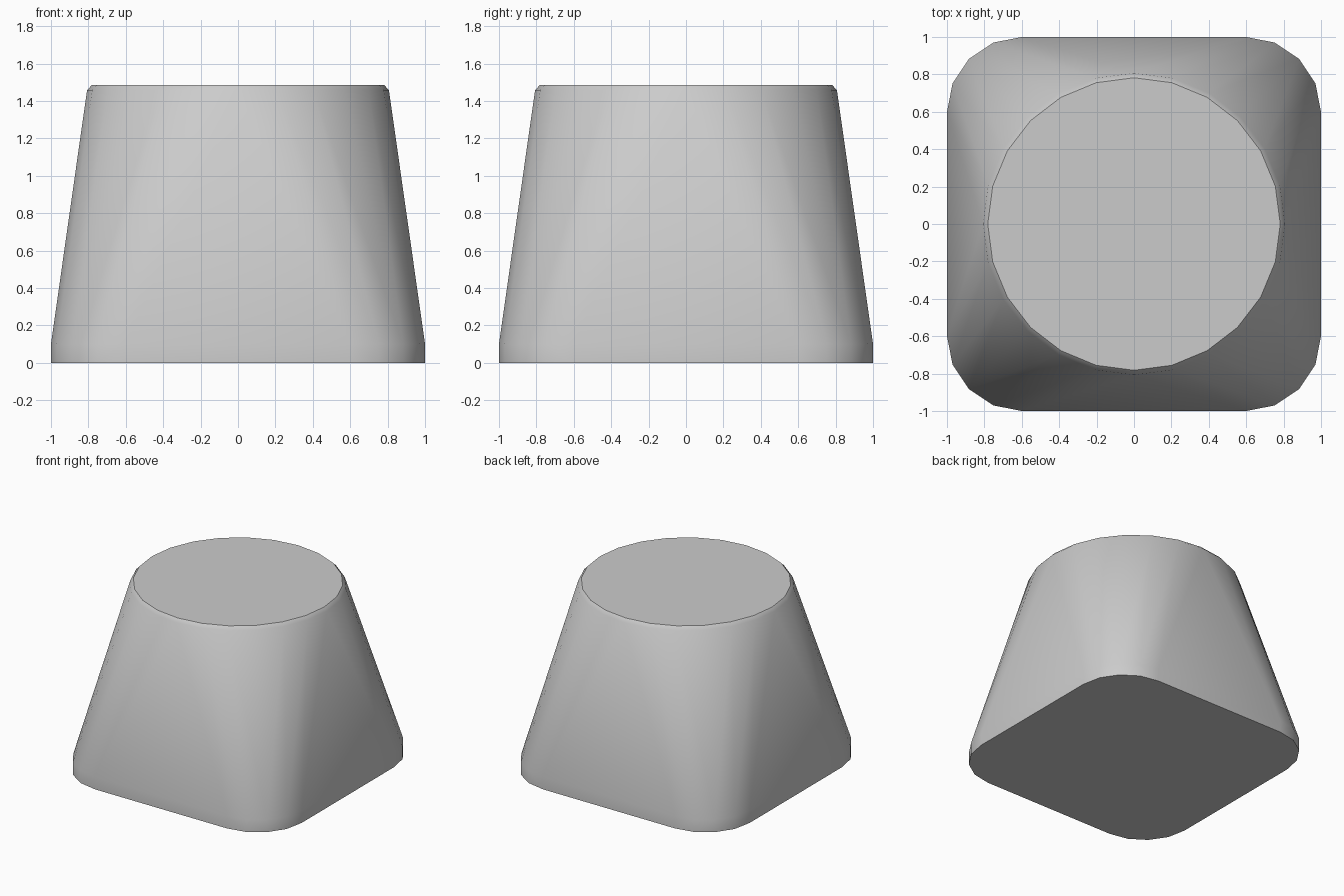
import bpy
import bmesh
from math import sin, cos, pi, radians

cube = bpy.data.objects.get("Cube")
if cube:
    bpy.data.objects.remove(cube, do_unlink=True)

HEIGHT = 1.485
BASE_BAND = 0.1
CORNER = 0.4
CORNER_STEPS = 4
SIDES = 24


def rounded_square(z):
    """Outline of the square foot with rounded corners."""
    points = []
    for quarter in range(4):
        start = quarter * pi / 2
        mid = start + pi / 4
        cx = (1 - CORNER) * (1 if cos(mid) > 0 else -1)
        cy = (1 - CORNER) * (1 if sin(mid) > 0 else -1)
        for i in range(CORNER_STEPS + 1):
            a = start + i * pi / 2 / CORNER_STEPS
            points.append((cx + CORNER * cos(a), cy + CORNER * sin(a), z))
    return points


def circle(radius, z):
    """Outline of the round top."""
    return [(radius * cos(2 * pi * i / SIDES), radius * sin(2 * pi * i / SIDES), z)
            for i in range(SIDES)]


# Grey material
grey = bpy.data.materials.new("plain grey")
grey.use_nodes = True
colour = (0.6, 0.6, 0.6, 1)
grey.diffuse_color = colour
for node in grey.node_tree.nodes:
    if node.type == 'BSDF_PRINCIPLED':
        node.inputs["Base Color"].default_value = colour

# Tapered body: square foot wrapped up to a chamfered round top
bm = bmesh.new()
outline = (rounded_square(0) + rounded_square(BASE_BAND)
           + circle(0.807, HEIGHT - 0.027) + circle(0.782, HEIGHT))
for point in outline:
    bm.verts.new(point)
bmesh.ops.convex_hull(bm, input=bm.verts[:])
bmesh.ops.dissolve_limit(bm, angle_limit=radians(0.5), verts=bm.verts[:], edges=bm.edges[:])
bmesh.ops.recalc_face_normals(bm, faces=bm.faces[:])

mesh = bpy.data.meshes.new("tapered_body")
bm.to_mesh(mesh)
bm.free()
mesh.materials.append(grey)
body = bpy.data.objects.new("tapered_body", mesh)
bpy.context.collection.objects.link(body)

# Smooth sides with a crisp top and bottom rim
bpy.ops.object.select_all(action='DESELECT')
body.select_set(True)
bpy.context.view_layer.objects.active = body
bpy.ops.object.shade_smooth_by_angle(angle=radians(35))
